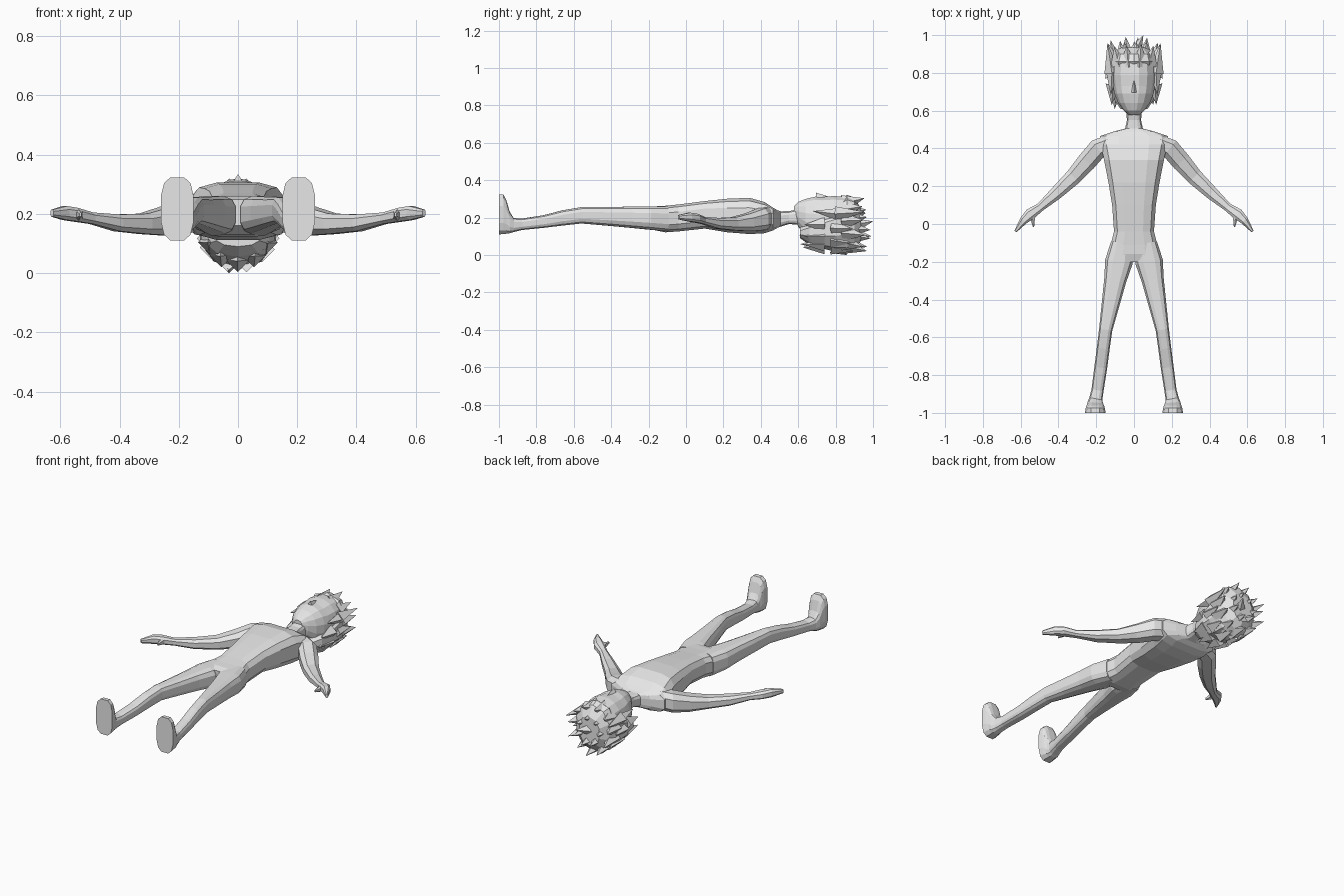
import bpy, bmesh, math, random
from mathutils import Vector

cube = bpy.data.objects.get("Cube")
if cube:
    bpy.data.objects.remove(cube)
random.seed(4)

clay = bpy.data.materials.new("light grey")
clay.use_nodes = True
clay.diffuse_color = (0.8, 0.8, 0.8, 1)
clay.node_tree.nodes["Principled BSDF"].inputs["Base Color"].default_value = (0.8, 0.8, 0.8, 1)


def finish(name, bm):
    bmesh.ops.recalc_face_normals(bm, faces=bm.faces)
    mesh = bpy.data.meshes.new(name)
    bm.to_mesh(mesh)
    bm.free()
    mesh.materials.append(clay)
    ob = bpy.data.objects.new(name, mesh)
    bpy.context.collection.objects.link(ob)
    return ob


def loft(name, rings, sides=12, power=0.75, side=1):
    """Skin rings of (x, y, half width, low z, high z), each square to the path."""
    bm = bmesh.new()
    loops = []
    for i, (x, y, half, low, high) in enumerate(rings):
        a, b = rings[max(i - 1, 0)], rings[min(i + 1, len(rings) - 1)]
        along = Vector((b[0] - a[0], b[1] - a[1])).normalized()
        if i == len(rings) - 1 or i == 0:
            along = along if along.length else Vector((0, 1))
        loop = []
        for k in range(sides):
            t = math.tau * (k + 0.5) / sides
            c, s = math.cos(t), math.sin(t)
            u = math.copysign(abs(c) ** power, c) * half
            v = math.copysign(abs(s) ** power, s) * (high - low) / 2
            loop.append(bm.verts.new((side * (x + along.y * u), y - along.x * u,
                                      (low + high) / 2 + v)))
        loops.append(loop)
    for p, q in zip(loops, loops[1:]):
        for k in range(sides):
            j = (k + 1) % sides
            bm.faces.new((p[k], p[j], q[j], q[k]))
    bm.faces.new(loops[0])
    bm.faces.new(loops[-1])
    return finish(name, bm)


def add_spike(bm, base, tip, radius):
    """Four-sided lock of hair from base to tip."""
    base, tip = Vector(base), Vector(tip)
    axis = tip - base
    turn = axis.to_track_quat('Z', 'Y').to_matrix()
    foot = [bm.verts.new(base + turn @ Vector((math.cos(a) * radius, math.sin(a) * radius, 0)))
            for a in (0, math.pi / 2, math.pi, 1.5 * math.pi)]
    point = bm.verts.new(tip)
    for k in range(4):
        bm.faces.new((foot[k], foot[(k + 1) % 4], point))
    bm.faces.new(foot)


# Torso and neck
loft("torso", [
    (0, -.20, .07, .16, .25), (0, -.16, .13, .13, .262), (0, -.11, .126, .12, .265),
    (0, -.04, .108, .125, .272), (0, .10, .118, .14, .29), (0, .22, .138, .12, .303),
    (0, .34, .162, .11, .308), (0, .42, .18, .115, .285), (0, .465, .185, .13, .255),
    (0, .49, .11, .145, .24), (0, .505, .048, .15, .235), (0, .55, .038, .165, .235),
    (0, .62, .045, .16, .25)], power=0.6)

for label, side in (("left", 1), ("right", -1)):
    # Leg running into the foot
    loft(label + "_leg", [
        (.065, -.10, .058, .125, .262), (.080, -.20, .075, .135, .262),
        (.100, -.30, .060, .145, .26), (.125, -.43, .048, .157, .258),
        (.150, -.56, .036, .168, .257), (.163, -.66, .035, .157, .24),
        (.176, -.76, .035, .145, .214), (.193, -.88, .033, .133, .195),
        (.202, -.925, .036, .122, .20), (.205, -.945, .042, .115, .235),
        (.205, -.96, .047, .112, .295), (.205, -.975, .052, .11, .325),
        (.205, -1.0, .056, .108, .326)], sides=12, power=0.65, side=side)

    # Arm running into the hand
    loft(label + "_arm", [
        (.13, .425, .05, .14, .26), (.19, .40, .056, .13, .252), (.25, .33, .054, .125, .225),
        (.32, .25, .046, .13, .203), (.41, .165, .037, .14, .20), (.495, .09, .024, .165, .206),
        (.55, .052, .032, .173, .222), (.585, .018, .023, .178, .228),
        (.628, -.04, .007, .19, .215)], sides=8, side=side)
    loft(label + "_thumb", [
        (.525, .075, .014, .175, .21), (.537, .03, .014, .178, .215),
        (.532, -.015, .004, .19, .205)], sides=6, side=side)

# Head with the chin towards the neck
loft("head", [
    (0, .578, .028, .20, .262), (0, .60, .055, .15, .285), (0, .64, .085, .10, .302),
    (0, .69, .105, .07, .314), (0, .73, .114, .05, .313), (0, .79, .12, .04, .318),
    (0, .86, .116, .04, .312), (0, .91, .09, .07, .28)], sides=16, power=0.9)

# Nose
bm = bmesh.new()
wings = [bm.verts.new((x, .695, z)) for x, z in ((-.018, .306), (.018, .306), (0, .334))]
bridge = bm.verts.new((0, .765, .312))
bm.faces.new(wings)
for k in range(3):
    bm.faces.new((wings[k], wings[(k + 1) % 3], bridge))
finish("nose", bm)

# Hair cap: low at the nape, rising over the forehead
loft("hair_cap", [
    (0, .61, .075, .09, .15), (0, .66, .112, .055, .19), (0, .73, .13, .035, .235),
    (0, .80, .134, .018, .275), (0, .86, .13, .012, .322), (0, .90, .115, .03, .308),
    (0, .935, .07, .075, .25)], sides=10, power=0.9)

# Hair spikes: outer crown, inner crown and the tufts over nape and temples
bm = bmesh.new()


def ring(count, y0, r0, y1, r1, radius, start=0.0, span=math.tau):
    for k in range(count):
        a = start + span * k / count
        jitter = random.uniform(-.025, .012)
        c, s = math.cos(a), math.sin(a)
        add_spike(bm, (c * r0, y0, .165 + s * r0 * 1.1),
                  (c * r1, y1 + jitter, .165 + s * r1 * 1.05), radius)


ring(11, .84, .105, .965, .137, .045, start=.15)
ring(7, .88, .06, .982, .075, .042, start=.5)
ring(7, .74, .11, .625, .118, .04, start=math.pi, span=math.pi * 1.16)
ring(6, .78, .115, .90, .142, .04, start=math.pi * 1.03, span=math.pi * 1.1)
add_spike(bm, (0, .90, .16), (.05, 1.0, .18), .04)
add_spike(bm, (-.03, .80, .05), (-.03, .86, 0), .05)
for x in (-.117, .117):
    add_spike(bm, (x, .80, .22), (x * 1.05, .68, .235), .03)
    add_spike(bm, (x, .80, .22), (x * 1.2, .96, .23), .04)
finish("hair_spikes", bm)
